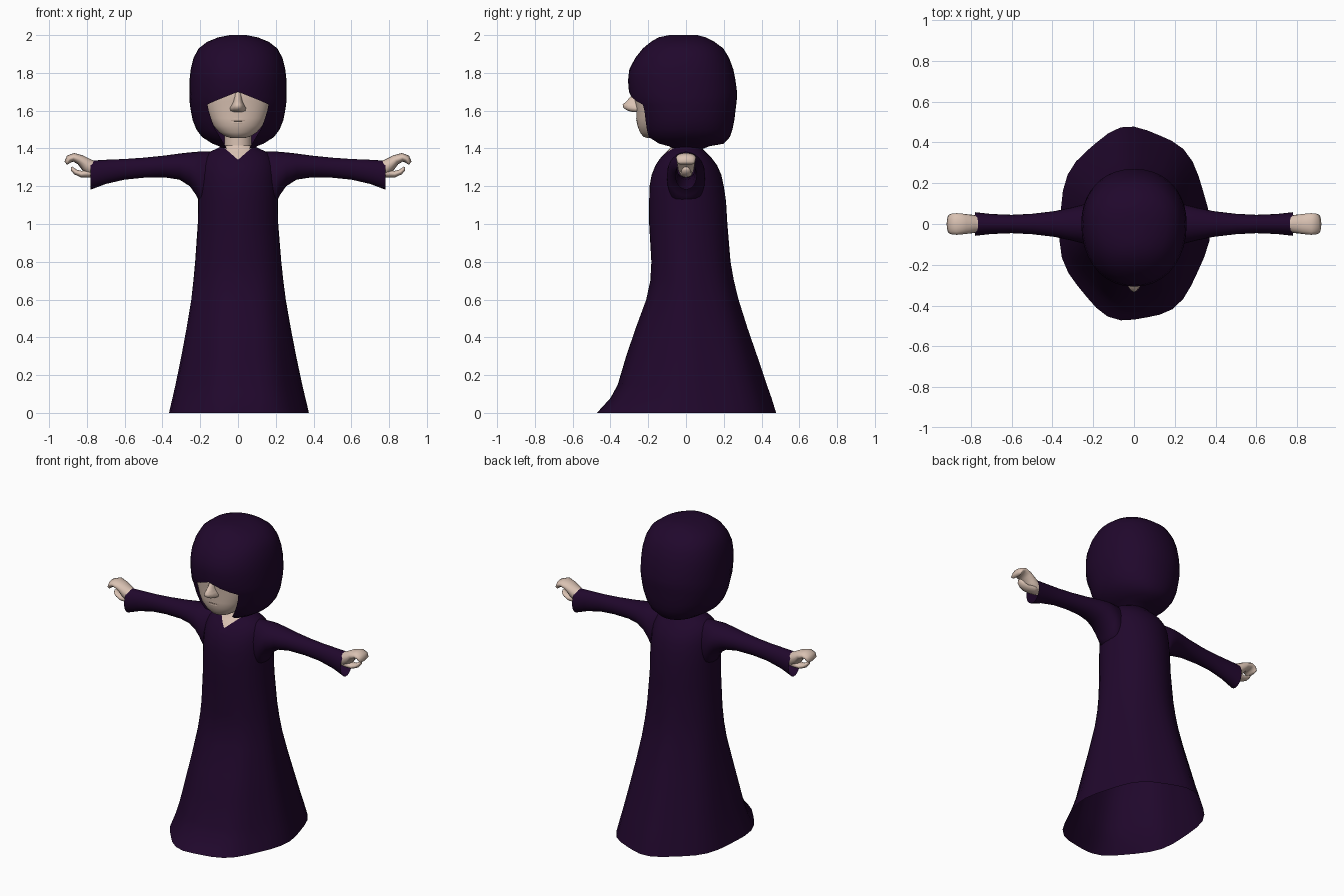
import bpy, bmesh, math
from mathutils import Vector


def material(name, col):
    m = bpy.data.materials.new(name)
    m.diffuse_color = (*col, 1)
    return m


CLOTH = material("dark purple cloth", (0.0145, 0.0022, 0.025))
SKIN = material("pale skin", (0.70, 0.54, 0.45))
LIP = material("mouth shadow", (0.30, 0.21, 0.17))


def spow(v, p):
    return math.copysign(abs(v) ** p, v)


def ring(z, rx, front, back, w=0, cy=0, n=36, p=1.0, fold=0):
    """Level ring with its own front and back depth; w leaves a front gap of half width w."""
    a0 = math.asin(min(1, (w / rx)) ** (1 / p))
    pts = []
    for i in range(n + 1):
        a = a0 + (2 * math.pi - 2 * a0) * i / n
        k = 1 - fold * math.sin(7 * a + 0.6)
        c = spow(math.cos(a), p)
        pts.append(Vector((k * rx * spow(math.sin(a), p), cy - k * c * (front if c > 0 else back), z)))
    return pts


def loft(name, rings, mat, cap_start=False, cap_end=False, edit=None):
    bm = bmesh.new()
    rows = [[bm.verts.new(q) for q in r] for r in rings]
    for a, b in zip(rows, rows[1:]):
        for i in range(len(a) - 1):
            bm.faces.new((a[i], a[i + 1], b[i + 1], b[i]))
    for flag, row in ((cap_start, rows[0]), (cap_end, rows[-1])):
        if flag:
            bm.faces.new(row[:-1])
    bmesh.ops.remove_doubles(bm, verts=bm.verts, dist=1e-5)
    bmesh.ops.recalc_face_normals(bm, faces=bm.faces)
    if edit:
        edit(bm)
    for f in bm.faces:
        f.smooth = True
    me = bpy.data.meshes.new(name)
    bm.to_mesh(me)
    bm.free()
    ob = bpy.data.objects.new(name, me)
    bpy.context.collection.objects.link(ob)
    me.materials.append(mat)
    return ob


def tube(name, path, mat, n=16):
    """Round-ended tube in the xz plane: path of (x, z, half thickness, half width)."""
    c = [Vector((x, 0, z)) for x, z, _, _ in path]
    rings = []
    for i, (_, _, t, w) in enumerate(path):
        d = (c[min(i + 1, len(c) - 1)] - c[max(i - 1, 0)]).normalized()
        up = d.cross(Vector((0, 1, 0)))
        rings.append([c[i] + up * t * math.cos(2 * math.pi * k / n)
                      + Vector((0, w * math.sin(2 * math.pi * k / n), 0)) for k in range(n + 1)])
    return loft(name, rings, mat, True, True)


# Robe body, open at the hem, with a skin-coloured V at the neck
def neckline(bm):
    for s in (-1, 1):
        faces = [f for f in bm.faces if f.calc_center_median().z > 1.3 and f.calc_center_median().y < 0]
        geom = set(faces)
        for f in faces:
            geom.update(f.edges)
            geom.update(f.verts)
        bmesh.ops.bisect_plane(bm, geom=list(geom), plane_co=(0, 0, 1.34), plane_no=(s, 0, -1.15))
    for f in bm.faces:
        c = f.calc_center_median()
        if c.y < 0 and c.z > 1.34 and abs(c.x) < (c.z - 1.34) * 1.15:
            f.material_index = 1


robe_rows = [  # z, half width, front, back, fold depth
    (0, .369, .474, .472, .02), (.03, .362, .445, .462, .022), (.08, .35, .40, .447, .022),
    (.15, .334, .362, .422, .022), (.3, .303, .318, .373, .02), (.45, .275, .267, .322, .018),
    (.6, .25, .212, .276, .014), (.7, .238, .19, .252, .01), (.8, .228, .184, .235, .006),
    (1.0, .213, .195, .219, 0), (1.12, .212, .195, .212, 0), (1.2, .21, .193, .2, 0),
    (1.26, .207, .182, .187, 0), (1.31, .2, .162, .165, 0), (1.35, .183, .135, .135, 0),
    (1.38, .155, .105, .105, 0), (1.4, .11, .085, .085, 0), (1.415, .082, .077, .077, 0)]
robe = loft("robe", [ring(z, rx, f, b, fold=k, cy=0) for z, rx, f, b, k in robe_rows], CLOTH, edit=neckline)
robe.data.materials.append(SKIN)

# Hood, open around the face with a dipping brim
hood_rows = [  # z, half width, front, back, opening half width
    (1.395, .082, .082, .082, .06), (1.412, .1, .115, .125, .065), (1.425, .135, .165, .2, .075),
    (1.46, .19, .222, .232, .095), (1.5, .22, .24, .246, .12), (1.55, .24, .255, .256, .14),
    (1.60, .25, .27, .262, .155), (1.632, .255, .285, .266, .162), (1.65, .257, .292, .268, .125),
    (1.672, .258, .297, .27, .07), (1.70, .258, .302, .27, 0), (1.76, .257, .307, .262, 0),
    (1.82, .25, .300, .25, 0), (1.88, .235, .268, .228, 0), (1.93, .208, .228, .197, 0),
    (1.965, .162, .185, .15, 0), (1.988, .105, .145, .105, 0), (2.0, .045, .09, .06, 0)]
loft("hood", [ring(z, rx, f, b, w, p=.93) for z, rx, f, b, w in hood_rows], CLOTH, cap_end=True)

# Head and neck inside the hood
head_rows = [(1.455, .035, .04, .05), (1.463, .065, .062, .08), (1.485, .1, .078, .12), (1.52, .13, .092, .17),
             (1.56, .147, .098, .2), (1.61, .163, .098, .23), (1.65, .17, .105, .25), (1.72, .172, .11, .26),
             (1.80, .16, .09, .24), (1.87, .1, .04, .16)]
loft("head", [ring(z, rx, f, b, cy=-.165) for z, rx, f, b in head_rows], SKIN, True, True)
loft("neck", [ring(z, .072, .072, .072) for z in (1.36, 1.44, 1.54)], SKIN)

# Nose and lips
nose_rows = [(1.592, .022, .045), (1.6, .043, .075), (1.615, .044, .097), (1.632, .034, .1),
             (1.65, .026, .08), (1.675, .022, .058), (1.71, .018, .04)]
loft("nose", [ring(z, rx, f, .02, cy=-.235, n=16) for z, rx, f in nose_rows], SKIN, True, True)
for name, mid, half, mat, depth in (("upper_lip", 1.557, .012, SKIN, .076), ("lower_lip", 1.536, .012, SKIN, .074),
                                    ("mouth_line", 1.546, .0045, LIP, .078)):
    rows = [ring(mid + half * t, .09 * math.sqrt(1.05 - t * t * .6), depth * (1 - .2 * t * t), .01, cy=-.188, n=24)
            for t in (-1, -.6, 0, .6, 1)]
    loft(name, rows, mat, True, True)

# Sleeves (open cuffs) and curled hands on both sides
sleeve_rows = [  # x, bottom, top, half depth
    (.08, 1.15, 1.375, .07), (.15, 1.10, 1.383, .09), (.195, 1.095, 1.384, .1), (.22, 1.15, 1.382, .1),
    (.255, 1.2, 1.379, .094), (.31, 1.235, 1.373, .08), (.39, 1.247, 1.362, .063), (.5, 1.245, 1.351, .05),
    (.6, 1.235, 1.344, .045), (.7, 1.212, 1.34, .049), (.78, 1.182, 1.335, .058)]
for s, side in ((-1, "right"), (1, "left")):
    rows = [[Vector((s * x, d * math.sin(2 * math.pi * k / 24),
                     (lo + hi) / 2 + (hi - lo) / 2 * math.cos(2 * math.pi * k / 24))) for k in range(25)]
            for x, lo, hi, d in sleeve_rows]
    loft(side + "_sleeve", rows, CLOTH)
    tube(side + "_hand", [(s * x, z, t, w) for x, z, t, w in (
        (.70, 1.288, .035, .036), (.77, 1.292, .043, .042), (.80, 1.312, .037, .046), (.835, 1.34, .027, .05),
        (.87, 1.353, .023, .053), (.893, 1.345, .021, .051), (.904, 1.327, .015, .047), (.901, 1.316, .006, .035))], SKIN)
    tube(side + "_thumb", [(s * x, z, t, w) for x, z, t, w in (
        (.75, 1.28, .03, .036), (.79, 1.268, .022, .034), (.83, 1.264, .017, .03), (.86, 1.275, .014, .026),
        (.876, 1.29, .011, .022), (.882, 1.302, .004, .01))], SKIN)
